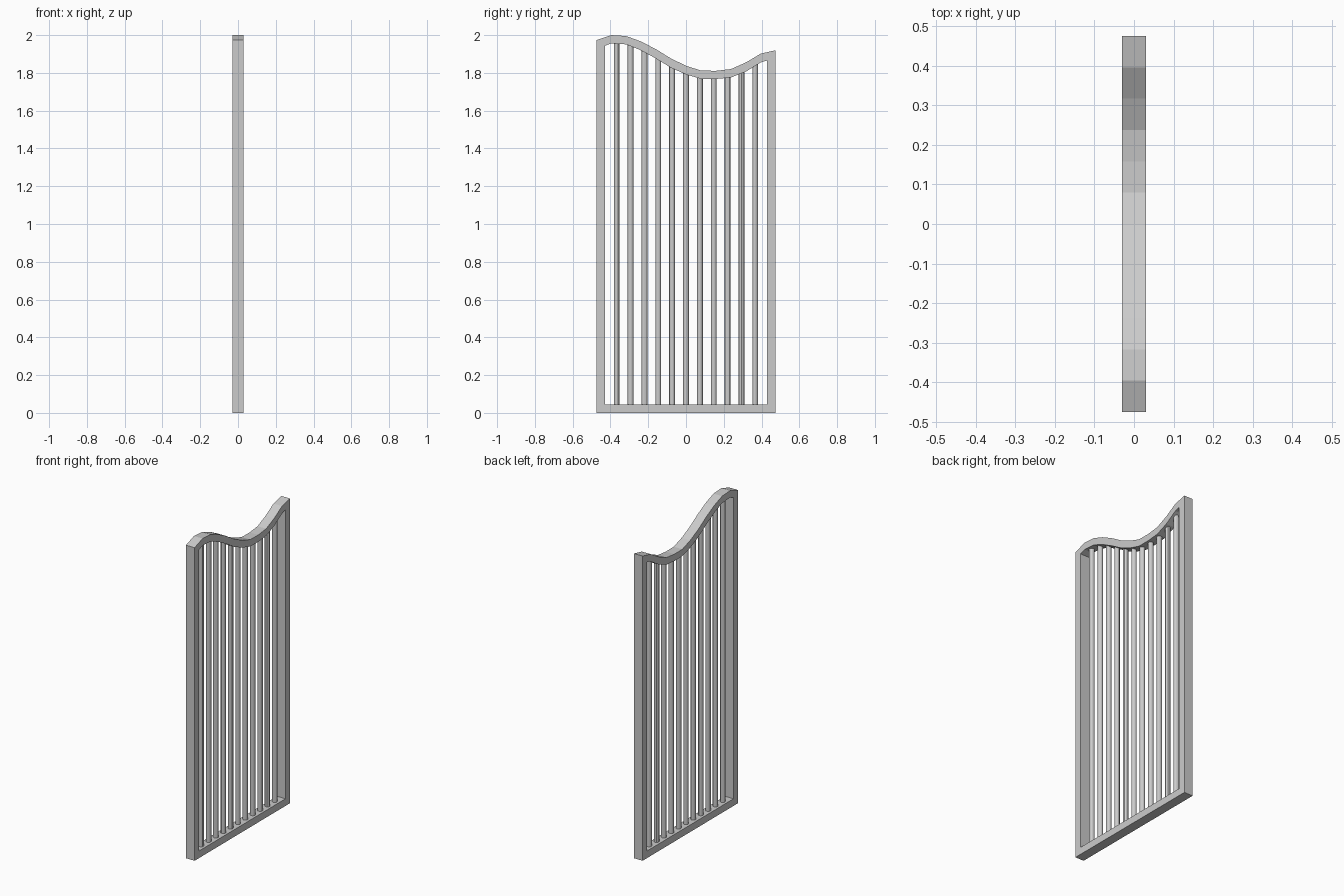
import bpy, bmesh, math

if "Cube" in bpy.data.objects:
    bpy.data.objects.remove(bpy.data.objects["Cube"])

HALF_Y, HALF_X, T = 0.475, 0.03, 0.045
# heights of the wavy top edge, left to right at equal spacing
TOP = [1.973, 2.0, 1.995, 1.966, 1.925, 1.876, 1.838, 1.812, 1.811, 1.82, 1.855, 1.902, 1.92]
N = len(TOP)
STEP = 2 * HALF_Y / (N - 1)


def top_at(y):
    f = (y + HALF_Y) / STEP
    i = min(max(int(f), 0), N - 2)
    return TOP[i] + (TOP[i + 1] - TOP[i]) * (f - i)


def under_at(y):
    # underside keeps the rail thickness measured square to its slope
    s = (top_at(y + 0.03) - top_at(y - 0.03)) / 0.06
    return top_at(y) - 0.043 * math.sqrt(1 + s * s)


def add_object(name, bm):
    bmesh.ops.recalc_face_normals(bm, faces=bm.faces)
    me = bpy.data.meshes.new(name)
    bm.to_mesh(me)
    bm.free()
    ob = bpy.data.objects.new(name, me)
    bpy.context.collection.objects.link(ob)
    return ob


# Frame: outer and inner outlines joined into one closed ring
outer = [(-HALF_Y, 0)] + [(-HALF_Y + i * STEP, z) for i, z in enumerate(TOP)] + [(HALF_Y, 0)]
iy = HALF_Y - T
ys = [max(-iy, min(iy, -HALF_Y + i * STEP)) for i in range(N)]
inner = [(-iy, T)] + [(y, under_at(y)) for y in ys] + [(iy, T)]
bm = bmesh.new()
loops = [[bm.verts.new((x, y, z)) for y, z in pts]
         for x, pts in ((-HALF_X, outer), (HALF_X, outer), (HALF_X, inner), (-HALF_X, inner))]
count = len(outer)
for a in range(4):
    for i in range(count):
        j = (i + 1) % count
        l, m = loops[a], loops[(a + 1) % 4]
        bm.faces.new((l[i], l[j], m[j], m[i]))
add_object("frame", bm)

# Round upright bars, ends sunk into the frame
for k in range(-5, 6):
    y = k * 0.0733
    z0, z1 = T - 0.02, under_at(y) + 0.015
    bpy.ops.mesh.primitive_cylinder_add(vertices=12, radius=0.0155, depth=z1 - z0,
                                        location=(0, y, (z0 + z1) / 2))
    bar = bpy.context.object
    bar.name = f"bar_{k + 6}"
    bpy.ops.object.shade_smooth_by_angle()
